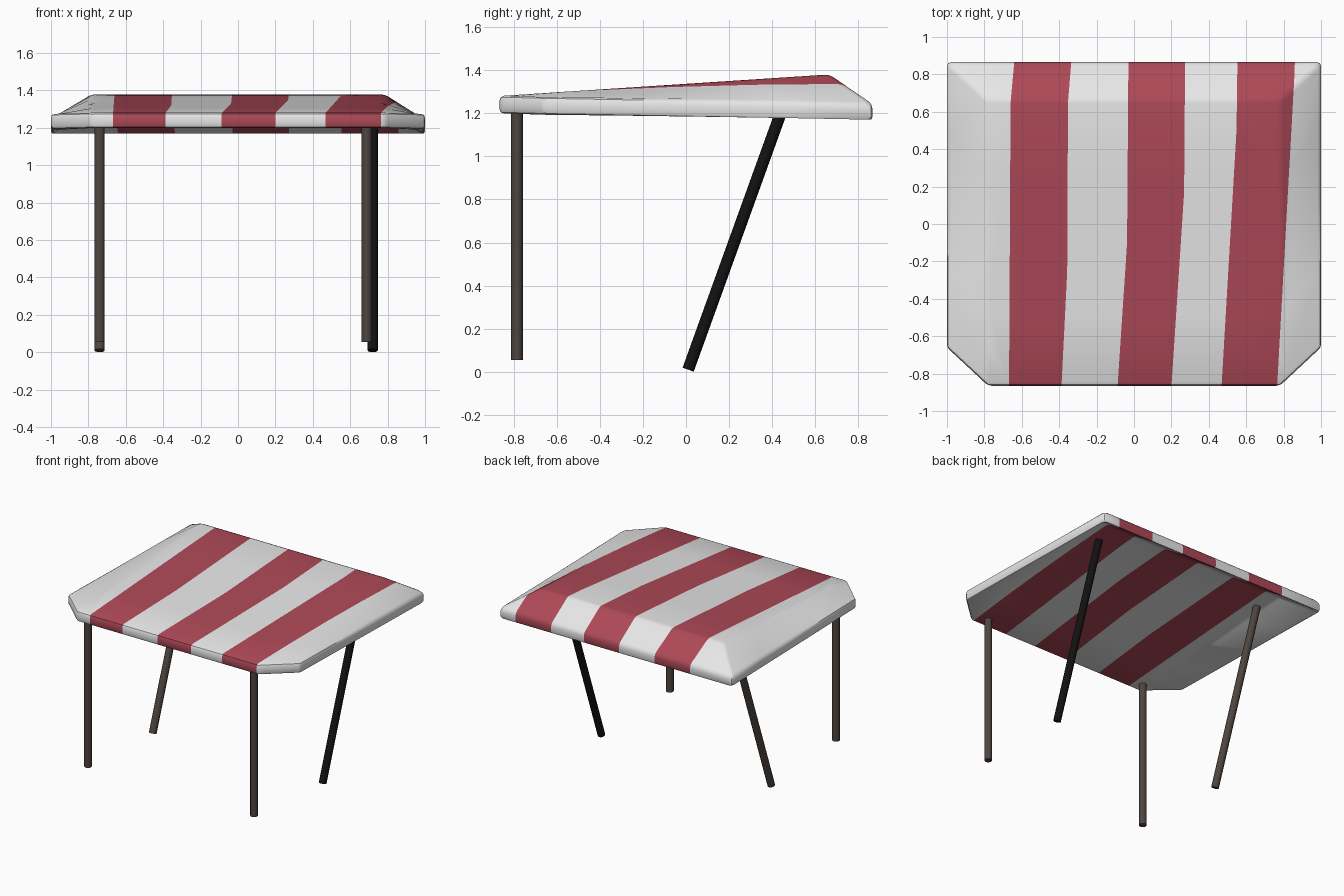
import bpy, bmesh, math
from mathutils import Vector

if "Cube" in bpy.data.objects:
    bpy.data.objects.remove(bpy.data.objects["Cube"])


def material(name, rgb):
    m = bpy.data.materials.new(name)
    m.diffuse_color = (*rgb, 1)
    m.use_nodes = True
    m.node_tree.nodes["Principled BSDF"].inputs["Base Color"].default_value = m.diffuse_color
    return m


white = material("canvas_white", (0.8, 0.8, 0.8))
red = material("stripe_red", (0.42, 0.066, 0.095))
brown = material("leg_brown", (0.075, 0.06, 0.052))
black = material("leg_black", (0.006, 0.006, 0.006))

# Stripe borders: (x, y) paths from front to back
BORDERS = [
    [(-0.668, -0.87), (-0.66, 0.65), (-0.64, 0.87)],
    [(-0.388, -0.87), (-0.357, -0.25), (-0.353, 0.65), (-0.335, 0.87)],
    [(-0.088, -0.87), (-0.037, -0.10), (-0.03, 0.87)],
    [(0.2, -0.87), (0.268, 0.17), (0.273, 0.87)],
    [(0.468, -0.87), (0.548, 0.5), (0.553, 0.87)],
    [(0.765, -0.87), (0.858, 0.80), (0.86, 0.87)],
]


def border_x(path, y):
    for (x0, y0), (x1, y1) in zip(path, path[1:]):
        if y <= y1:
            break
    return x0 + (x1 - x0) * (y - y0) / (y1 - y0)


# Canopy shell: sloping top with side and back slopes, constant drop below
THICK, STRIPS = 0.082, 4
inner = (Vector((0.78, -0.865, 1.28)), Vector((0.785, 0.665, 1.38)))
outer = (Vector((1.0, -0.66, 1.275)), Vector((1.0, 0.865, 1.243)))
mirror = lambda v: Vector((-v.x, v.y, v.z))

bm = bmesh.new()
layers = []
for drop in (0, THICK):
    down = Vector((0, 0, -drop))
    rows = []
    for i in range(STRIPS + 1):
        t = i / STRIPS
        a, b = inner[0].lerp(inner[1], t), outer[0].lerp(outer[1], t)
        rows.append([bm.verts.new(p + down) for p in (mirror(b), mirror(a), a, b)])
    for r, s in zip(rows, rows[1:]):
        for k in range(3):
            bm.faces.new((r[k], r[k + 1], s[k + 1], s[k]))
    bm.faces.new((rows[-1][0], rows[-1][1], rows[-1][2], rows[-1][3]))
    layers.append(rows[0] + [r[3] for r in rows[1:]] + [r[0] for r in rows[:0:-1]])
top, low = layers
n = len(top)
for i in range(n):
    j = (i + 1) % n
    bm.faces.new((top[i], top[j], low[j], low[i]))
bmesh.ops.recalc_face_normals(bm, faces=bm.faces)

# Softened rim and ridge
sharp = [e for e in bm.edges if e.calc_face_angle(0) > math.radians(18)]
bmesh.ops.bevel(bm, geom=sharp, offset=0.02, segments=2, profile=0.5,
                affect='EDGES', clamp_overlap=True)

# Cut the stripe borders through the shell and colour between them
for path in BORDERS:
    for (x0, y0), (x1, y1) in zip(path, path[1:]):
        bmesh.ops.bisect_plane(bm, geom=bm.verts[:] + bm.edges[:] + bm.faces[:],
                               dist=1e-5, plane_co=(x0, y0, 0),
                               plane_no=(y1 - y0, x0 - x1, 0))
for f in bm.faces:
    c = f.calc_center_median()
    f.material_index = sum(c.x > border_x(p, c.y) for p in BORDERS) % 2

mesh = bpy.data.meshes.new("canopy")
bm.to_mesh(mesh)
bm.free()
mesh.materials.append(white)
mesh.materials.append(red)
canopy = bpy.data.objects.new("canopy", mesh)
bpy.context.collection.objects.link(canopy)


def smooth(ob):
    bpy.ops.object.select_all(action='DESELECT')
    ob.select_set(True)
    bpy.context.view_layer.objects.active = ob
    bpy.ops.object.shade_smooth_by_angle(angle=math.radians(35))


# Legs: upright at the front, slanted at the back
def leg(name, foot, head, mat):
    foot, head = Vector(foot), Vector(head)
    axis = head - foot
    bpy.ops.mesh.primitive_cylinder_add(vertices=12, radius=0.0275, depth=axis.length,
                                        location=(foot + head) / 2)
    ob = bpy.context.object
    ob.name = name
    ob.rotation_euler = axis.to_track_quat('Z', 'Y').to_euler()
    ob.data.materials.append(mat)
    smooth(ob)


smooth(canopy)
leg("front_leg_left", (-0.74, -0.785, 0.055), (-0.74, -0.785, 1.21), brown)
leg("front_leg_right", (0.688, -0.785, 0.055), (0.688, -0.785, 1.21), brown)
leg("back_leg_left", (-0.74, 0.01, 0.01), (-0.74, 0.472, 1.29), brown)
leg("back_leg_right", (0.72, 0.01, 0.01), (0.72, 0.472, 1.29), black)
